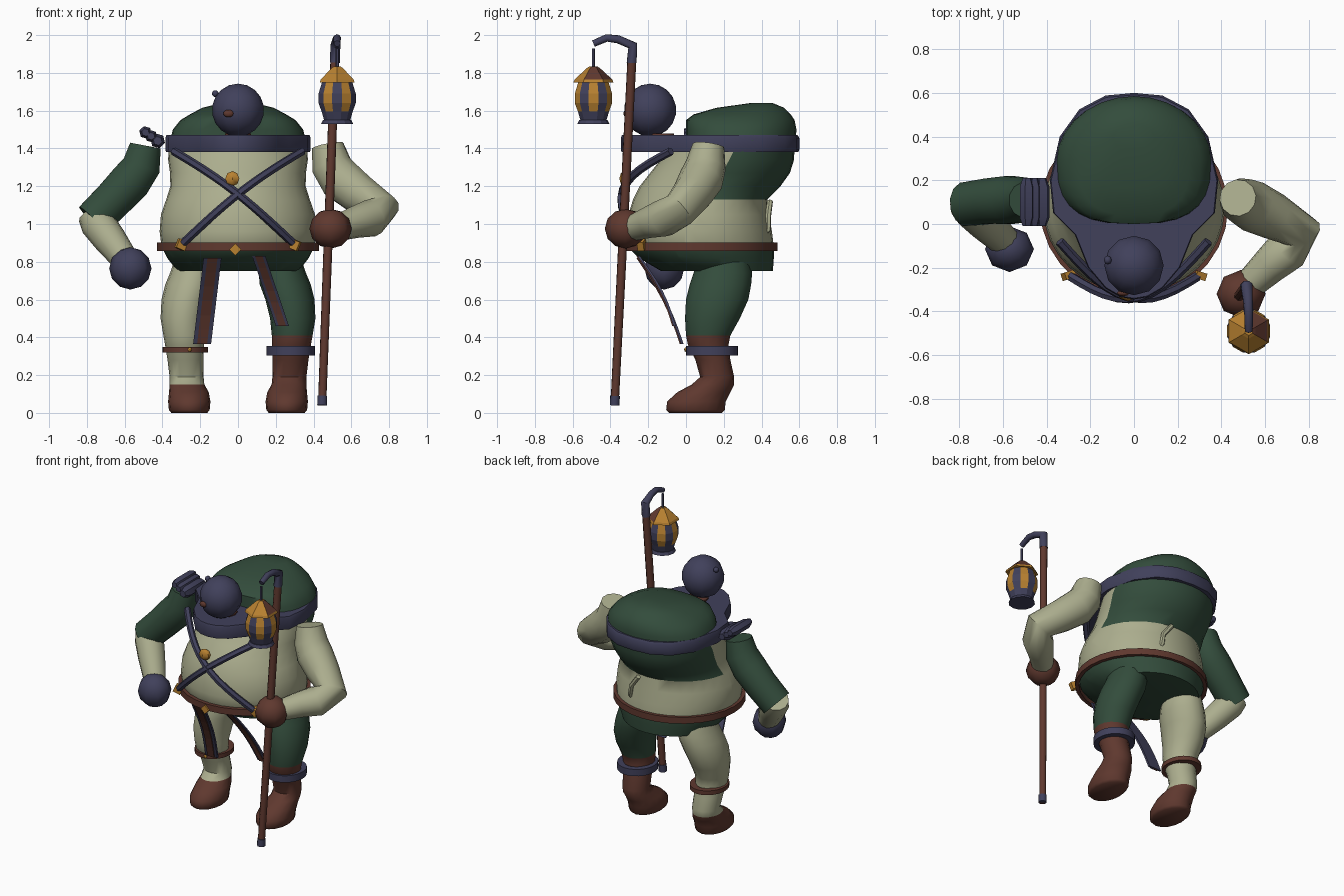
import bpy, bmesh
from math import cos, sin, pi, radians, atan2
from mathutils import Vector

if "Cube" in bpy.data.objects:
    bpy.data.objects.remove(bpy.data.objects["Cube"])


def material(name, rgb):
    m = bpy.data.materials.new(name)
    m.use_nodes = True
    m.diffuse_color = (*rgb, 1)
    m.node_tree.nodes["Principled BSDF"].inputs["Base Color"].default_value = (*rgb, 1)
    return m


MATS = [material("cream cloth", (.41, .42, .27)), material("dark green cloth", (.033, .073, .045)),
        material("slate blue", (.052, .052, .105)), material("brown leather", (.115, .04, .028)),
        material("gold", (.48, .22, .03))]
CREAM, GREEN, BLUE, BROWN, GOLD = range(5)


def finish(name, bm, color, smooth=True):
    """Turn a bmesh into an object; color is an index or a rule on faces."""
    bmesh.ops.recalc_face_normals(bm, faces=bm.faces)
    bm.normal_update()
    for f in bm.faces:
        f.material_index = color(f) if callable(color) else color
    me = bpy.data.meshes.new(name)
    bm.to_mesh(me)
    bm.free()
    for m in MATS:
        me.materials.append(m)
    ob = bpy.data.objects.new(name, me)
    bpy.context.collection.objects.link(ob)
    if smooth:
        bpy.ops.object.select_all(action='DESELECT')
        ob.select_set(True)
        bpy.context.view_layer.objects.active = ob
        bpy.ops.object.shade_smooth_by_angle(angle=radians(50))
    return ob


def skin(rings, closed=False):
    """Bridge equal-sized rings of points; cap the ends unless closed."""
    bm = bmesh.new()
    vs = [[bm.verts.new(p) for p in r] for r in rings]
    n = len(vs[0])
    for a, b in zip(vs, vs[1:] + (vs[:1] if closed else [])):
        for i in range(n):
            bm.faces.new((a[i], a[(i + 1) % n], b[(i + 1) % n], b[i]))
    if not closed:
        bm.faces.new(vs[0])
        bm.faces.new(vs[-1])
    return bm


def oval(z, front, back, rx, cx=0, n=24, square=1.0):
    """Horizontal oval ring between two y limits; square < 1 fills out its front corners."""
    cy, ry = (front + back) / 2, (back - front) / 2
    ring = []
    for i in range(n):
        c, s = cos(2 * pi * i / n), sin(2 * pi * i / n)
        p = square if s < 0 else 1
        ring.append(Vector((cx + rx * (abs(c) ** p) * (1 if c > 0 else -1),
                            cy + ry * (abs(s) ** p) * (1 if s > 0 else -1), z)))
    return ring


def tube(name, pts, radii, color, n=10):
    """Round tube along points, its frame carried along so that it never twists."""
    pts = [Vector(p) for p in pts]
    if not isinstance(radii, (list, tuple)):
        radii = [radii] * len(pts)
    rings, u = [], Vector((.31, .9, .3))
    for i, (p, r) in enumerate(zip(pts, radii)):
        t = (pts[min(i + 1, len(pts) - 1)] - pts[max(i - 1, 0)]).normalized()
        u = (u - t * u.dot(t)).normalized()
        v = t.cross(u)
        rings.append([p + r * (cos(2 * pi * k / n) * u + sin(2 * pi * k / n) * v) for k in range(n)])
    return finish(name, skin(rings), color)


def ball(name, loc, size, color, u=12, v=8):
    bm = bmesh.new()
    bmesh.ops.create_uvsphere(bm, u_segments=u, v_segments=v, radius=1)
    ob = finish(name, bm, color)
    ob.location, ob.scale = loc, size


def block(name, loc, size, color, rot=(0, 0, 0)):
    bm = bmesh.new()
    bmesh.ops.create_cube(bm, size=1)
    ob = finish(name, bm, color, False)
    ob.location, ob.scale, ob.rotation_euler = loc, size, rot


def hoop(name, front, back, rx, z, height, color, cx=0, thick=.025):
    """Flat band with a rectangular section."""
    spec = [(0, 0), (height, 0), (height, thick), (0, thick)]
    rings = [oval(z + h, front + t, back - t, rx - t, cx, 28) for h, t in spec]
    return finish(name, skin(rings, True), color)


# Torso with belly, and the cloak colour cut cleanly into its back
torso = skin([oval(*r, n=32) for r in [
    (.75, -.13, .46, .32), (.82, -.25, .465, .375), (.88, -.31, .465, .405), (.96, -.315, .455, .415),
    (1.05, -.305, .44, .408), (1.13, -.28, .43, .38), (1.2, -.245, .5, .358), (1.27, -.19, .55, .36),
    (1.34, -.135, .572, .37), (1.42, -.09, .575, .365)]])
slant = Vector((0, 1, -.52)).normalized()
corner = Vector((0, .12, 1.13))
bmesh.ops.bisect_plane(torso, geom=torso.verts[:] + torso.edges[:] + torso.faces[:],
                       plane_co=corner, plane_no=slant)


def torso_color(f):
    c = f.calc_center_median()
    cloak = c.z > 1.13 and (c - corner).dot(slant) > 0
    return GREEN if cloak or c.z < .88 else CREAM


finish("torso", torso, torso_color)
finish("cloak_hump", skin([oval(*r, n=28, square=.72) for r in [
    (1.44, 0, .58, .36), (1.5, 0, .585, .345), (1.55, 0, .575, .305), (1.58, .04, .555, .255),
    (1.615, .16, .52, .19), (1.64, .34, .46, .09)]]), GREEN)

# Collar band that runs round the hump and points forward
half = [(.13, .588), (.25, .525), (.34, .4), (.385, .2), (.37, .05), (.27, -.05), (.21, -.2), (.13, -.295), (.06, -.335)]
outline = [(0, .6)] + half + [(0, -.345)] + [(-x, y) for x, y in reversed(half)]
finish("collar", skin([[Vector((x * k, y * k, z)) for x, y in outline]
                       for z, k in [(1.38, .99), (1.395, 1), (1.455, 1), (1.47, .985)]]), BLUE)

# Head
tube("neck", [(0, -.13, 1.45), (0, -.13, 1.48)], .07, BROWN)
ball("head", (0, -.19, 1.603), (.138, .138, .14), BLUE, 12, 9)
ball("nose", (-.05, -.316, 1.585), (.028, .015, .02), BROWN, 8, 6)
ball("head_stud", (-.12, -.165, 1.69), (.018, .02, .018), BLUE, 8, 6)

# Belt, crossed straps and fittings
hoop("belt", -.34, .485, .43, .857, .045, BROWN)
for side, name in [(1, "left_strap"), (-1, "right_strap")]:
    path = []
    for i in range(13):
        t = i / 12
        bow = sin(pi * t)
        path.append((side * (.34 - .63 * t), -.08 - .16 * t - .175 * bow, 1.385 - .485 * t + .035 * bow))
    tube(name, path, .022, BLUE, 6)
    block(name + "_stud", (-.3 * side, -.235, .89), (.05, .035, .05), GOLD, (0, .4, .3 * side))
ball("chest_buckle", (-.03, -.325, 1.24), (.043, .028, .04), GOLD, 6, 4)
block("belt_buckle", (-.015, -.335, .865), (.045, .03, .045), GOLD, (0, .78, 0))


# Hanging strips with a leather inlay
def strip(name, top, bottom, width):
    for part, w, off, col in [("_edge", width, 0, BLUE), ("_inlay", width * .56, -.006, BROWN)]:
        rings = []
        for i in range(7):
            t = i / 6
            c = Vector(top).lerp(Vector(bottom), t) + Vector((0, off + .025 * sin(pi * t), 0))
            rings.append([c + Vector((dx * w / 2, dy, 0)) for dx, dy in
                          [(-1, -.007), (1, -.007), (1, .007), (-1, .007)]])
        finish(name + part, skin(rings), col, False)


strip("right_strip", (-.135, -.25, .82), (-.19, -.02, .365), .095)
strip("left_strip", (.11, -.25, .83), (.235, -.06, .46), .07)

# Small loop of cord on the back
tube("back_loop", [(.13, .41, .95), (.13, .435, .97), (.12, .435, 1.04), (.06, .445, 1.12)], .016, CREAM, 6)

# Legs with boots: z, front, back, half width, centre x
leg = [(0, -.09, .19, .095, .258), (.015, -.105, .205, .108, .258), (.06, -.1, .21, .112, .258), (.11, -.045, .235, .105, .26),
       (.15, .03, .255, .092, .27), (.19, .075, .255, .09, .272), (.28, .05, .235, .095, .278),
       (.36, .01, .225, .103, .283), (.41, .0, .235, .108, .287), (.5, -.005, .285, .12, .29),
       (.6, .0, .33, .13, .275), (.68, .02, .345, .135, .25), (.74, .04, .35, .125, .235), (.8, .06, .34, .11, .23)]
for side, name, cloth, boot_top, band in [(1, "left_leg", GREEN, .41, BLUE), (-1, "right_leg", CREAM, .15, BROWN)]:
    rings = [oval(z, f, b, w, side * cx, 16) for z, f, b, w, cx in leg]
    finish(name, skin(rings),
           lambda f, c=cloth, h=boot_top: BROWN if f.calc_center_median().z < h else c)
    thin = side < 0
    hoop(name + "_band", .0, .275, .12 if thin else .128, .32 if thin else .305,
         .03 if thin else .048, band, side * .28, .04)
ball("leg_band_stud", (-.255, 0, .335), (.012, .01, .012), GOLD, 6, 4)

# Arms and hands
tube("left_arm", [(.475, .12, 1.415), (.495, .105, 1.31), (.545, .08, 1.235), (.64, .035, 1.16), (.76, -.035, 1.075),
                  (.7, -.12, 1.03), (.62, -.19, 1.01), (.53, -.275, .98)],
     [.085, .108, .118, .108, .097, .1, .085, .07], CREAM, 12)
ball("left_hand", (.49, -.32, .975), (.112, .11, .105), BROWN, 8, 6)
tube("right_upper_arm", [(-.49, .11, 1.415), (-.51, .11, 1.31), (-.57, .11, 1.225), (-.66, .105, 1.13), (-.77, .09, 1.02)],
     [.085, .105, .113, .107, .103], GREEN, 12)
tube("right_forearm", [(-.765, .095, 1.05), (-.74, .07, 1.0), (-.68, .01, .92), (-.59, -.08, .8)],
     [.085, .094, .088, .07], CREAM, 12)
ball("right_hand", (-.57, -.115, .765), (.112, .105, .112), BLUE, 8, 6)

# Rolled shoulder wrap
for x, z, r in [(-.425, 1.44, .04), (-.46, 1.465, .034), (-.49, 1.485, .034)]:
    tube("shoulder_wrap", [(x, -.01, z), (x, .03, z), (x, .17, z), (x, .21, z)], [r * .6, r, r, r * .6], BLUE, 6)

# Staff with hook
base, top = Vector((.445, -.378, .04)), Vector((.514, -.285, 1.9))
tube("staff", [base, base.lerp(top, .5), top], [.023, .025, .025], BROWN, 8)
tube("staff_tip", [base, base.lerp(top, .027)], .027, BLUE, 8)
tube("staff_hook", [base.lerp(top, .975), (.516, -.283, 1.945), (.522, -.36, 1.978),
                    (.525, -.42, 1.985), (.525, -.49, 1.955)], [.028, .028, .022, .02, .018], BLUE, 8)
tube("lantern_hanger", [(.525, -.49, 1.93), (.525, -.49, 1.82)], .009, BLUE, 6)


# Lantern with gold panes between blue bars
def turned(name, profile, n, color, shift=0):
    rings = [[Vector((.525 + r * sin(2 * pi * (i + shift) / n), -.49 + r * cos(2 * pi * (i + shift) / n), z))
              for i in range(n)] for z, r in profile]
    finish(name, skin(rings), color, False)


def pane(f):
    c = f.calc_center_median() - Vector((.525, -.49, 0))
    return GOLD if 1.595 < c.z < 1.755 and cos(6 * atan2(c.x, c.y)) < 0 else BLUE


turned("lantern_body", [(1.545, .07), (1.595, .085), (1.64, .102), (1.69, .102), (1.76, .08)], 12, pane, .5)
turned("lantern_foot", [(1.53, .085), (1.55, .075)], 12, BLUE)
turned("lantern_roof", [(1.75, .106), (1.765, .1), (1.825, .035), (1.835, .02)], 6,
       lambda f: BROWN if f.normal.x > .3 and f.normal.y > -.2 and f.calc_center_median().z > 1.77 else GOLD)
